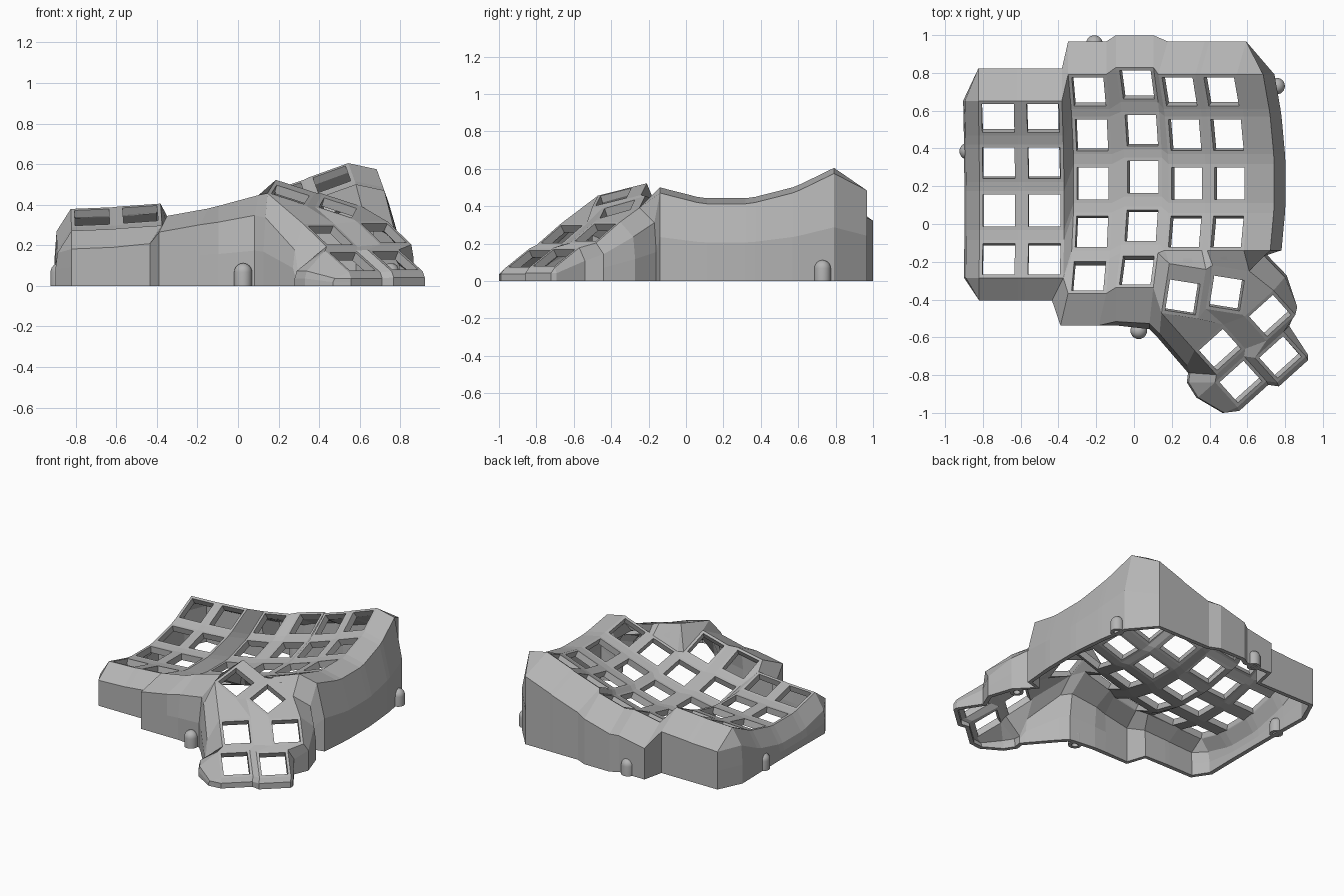
import bpy, bmesh, math
from mathutils import Vector

cube = bpy.data.objects.get("Cube")
if cube:
    bpy.data.objects.remove(cube)

gray = bpy.data.materials.new("matte gray")
gray.use_nodes = True
gray.diffuse_color = (0.46, 0.46, 0.46, 1)
gray.node_tree.nodes["Principled BSDF"].inputs["Base Color"].default_value = gray.diffuse_color


def finish(bm, name):
    mesh = bpy.data.meshes.new(name)
    bm.to_mesh(mesh)
    bm.free()
    mesh.materials.append(gray)
    obj = bpy.data.objects.new(name, mesh)
    bpy.context.collection.objects.link(obj)
    return obj


bm = bmesh.new()
OUTER, HOLE = 0.103, 0.085
PLATE, WALL = 0.045, 0.03
SIGNS = {"TL": (-1, 1), "TR": (1, 1), "BR": (1, -1), "BL": (-1, -1)}
corner, depth = {}, {}


def vert(co, thick):
    v = bm.verts.new(co)
    depth[v] = thick
    return v


def top_face(points):
    face = bm.faces.new(points)
    face.normal_update()
    if face.normal.z < 0:
        face.normal_flip()


def web(text):
    top_face([corner[t] for t in text.split()])


def key_frame(name, centre, u, v, reach=OUTER):
    """Frame with a square hole, spanned by u and v; reach is its back margin."""
    u, v = Vector(u).normalized(), Vector(v).normalized()
    rings = []
    for half, back in ((OUTER, reach), (HOLE, HOLE)):
        rings.append([vert(Vector(centre) + half * a * u + (back if b > 0 else -half) * v, PLATE)
                      for a, b in SIGNS.values()])
    for tag, p in zip(SIGNS, rings[0]):
        corner[name + tag] = p
    for i in range(4):
        j = (i + 1) % 4
        top_face([rings[0][i], rings[0][j], rings[1][j], rings[1][i]])


# Finger columns: x, lowest y, lowest z, sideways slope, row positions
short = (0.56, 0.322, 0.072, -0.185)
long = (0.70, 0.47, 0.215, -0.04, -0.275)
middle = (0.737, 0.495, 0.248, -0.008, -0.245)
columns = {
    "a": (-0.715, 0.07, 0.218, 0.04, short),
    "b": (-0.473, 0.07, 0.233, 0.07, short),
    "c": (-0.218, 0.215, 0.198, 0.18, long),
    "d": (0.048, 0.25, 0.253, 0.27, middle),
    "e": (0.28, 0.215, 0.328, 0.33, long[:4]),
    "f": (0.505, 0.215, 0.408, 0.36, long[:4]),
}
BOW = 0.5
for col, (x, y0, z0, slope, rows) in columns.items():
    for r, y in enumerate(rows):
        d = y - y0
        lift = BOW * d * d
        key_frame(f"{col}{r}", (x - slope * lift, y, z0 + lift),
                  (1, 0, slope), (-2 * BOW * slope * d, 1, 2 * BOW * d))

# Thumb keys: centre, yaw, slope to the side, slope to the back, back margin
thumbs = [
    ((0.258, -0.388, 0.45), -9, -0.32, 0.25, 0.17),
    ((0.492, -0.367, 0.385), -9, -0.32, 0.28, 0.14),
    ((0.72, -0.485, 0.26), 42, 0, 0.65, OUTER),
    ((0.455, -0.665, 0.25), 42, 0, 0.65, OUTER),
    ((0.775, -0.705, 0.125), 42, 0, 0.6, OUTER),
    ((0.565, -0.835, 0.12), 42, 0, 0.6, OUTER),
]
for i, (centre, yaw, su, sv, reach) in enumerate(thumbs, 1):
    c, s = math.cos(math.radians(yaw)), math.sin(math.radians(yaw))
    key_frame(f"t{i}", centre, (c, s, su), (-s, c, sv), reach)

# Webs within columns, between columns and at their crossings
names = list(columns)
for i, p in enumerate(names):
    rows = len(columns[p][4])
    for r in range(rows - 1):
        web(f"{p}{r}BL {p}{r+1}TL {p}{r+1}TR {p}{r}BR")
    if p == "f":
        continue
    q = names[i + 1]
    shared = min(rows, len(columns[q][4]))
    for r in range(shared):
        web(f"{p}{r}TR {p}{r}BR {q}{r}BL {q}{r}TL")
        if r < shared - 1:
            web(f"{p}{r}BR {p}{r+1}TR {q}{r+1}TL {q}{r}BL")

# Webs joining the uneven columns and the thumb cluster
for text in (
    "b3BR c4TL c3BL", "b3BR c4BL c4TL",
    "d3BR d4TR e3BL", "d4TR t1TL e3BL", "d4TR d4BR t1BL t1TL",
    "e3BL t1TL t1TR e3BR", "e3BR t1TR t2TL f3BL", "f3BL t2TL t2TR f3BR",
    "t1TR t1BR t2BL t2TL", "t1BL t4TL t4TR t1BR", "t1BR t4TR t2BL",
    "t2BL t4TR t3TL t2BR", "t2BR t3TL t3TR t2TR", "t4TR t4BR t3BL t3TL",
    "t3BL t5TL t5TR t3BR", "t4BL t6TL t6TR t4BR", "t6TR t6BR t5BL t5TL",
    "t4BR t6TR t5TL t3BL",
):
    web(text)

# Outer wall: rim points with their shoulder offset and foot offset
left = " ".join(f"a{r}TL a{r}BL" for r in range(4))
right = " ".join(f"f{r}BR f{r}TR" for r in (3, 2, 1, 0))
rim = [
    (left, (-0.07, 0, -0.11), (-0.01, 0)),
    ("a3BL a3BR b3BL", (0, -0.12, -0.09), (0, 0)),
    ("b3BR", (-0.06, -0.12, -0.09), (0, 0)),
    ("c4BL c4BR", (-0.04, -0.17, -0.08), (0, 0)),
    ("d4BL", (0, -0.18, -0.08), (0, -0.02)),
    ("d4BR", (-0.02, -0.19, -0.1), (0, -0.03)),
    ("t1BL", (-0.01, -0.11, -0.12), (-0.01, -0.02)),
    ("t4TL", (-0.04, -0.08, -0.13), (-0.01, -0.02)),
    ("t4BL", (-0.14, 0.01, -0.13), (-0.01, 0)),
    ("t6TL", (-0.14, 0, -0.1), (-0.01, 0)),
    ("t6TL", (-0.09, -0.08, -0.1), (-0.01, 0)),
    ("t6BL", (-0.07, -0.03, -0.03), (-0.01, 0)),
    ("t6BL t6BR t5BL t5BR", (0.01, -0.02, -0.03), (0, 0)),
    ("t5BR", (0.01, 0.01, -0.03), (0, 0)),
    ("t5TR", (0.03, 0.03, -0.07), (0, 0)),
    ("t3BR", (0.01, 0.04, -0.06), (0, 0)),
    ("t3TR", (0.06, 0.07, -0.08), (0.01, 0.01)),
    ("t2TR", (0.08, 0.08, -0.08), (0.01, 0.01)),
    (right, (0.14, 0, -0.03), (0.06, 0)),
    ("f0TR f0TL e0TR e0TL", (0.05, 0.175, -0.12), (0, 0)),
    ("d0TR d0TL", (0, 0.17, -0.12), (0, 0)),
    ("c0TR c0TL", (0, 0.175, -0.12), (0, 0)),
    ("b0TR b0TL a0TR a0TL", (0, 0.17, -0.11), (0, 0)),
]
wall = []
for tokens, shoulder, foot in rim:
    for t in tokens.split():
        top = corner[t]
        mid = top.co + Vector(shoulder)
        mid.z = max(mid.z, 0.02)
        waist = Vector((mid.x + foot[0], mid.y + foot[1], mid.z * 0.5))
        ground = Vector((waist.x, waist.y, 0))
        wall.append([top] + [vert(p, WALL) for p in (mid, waist, ground)])
for here, after in zip(wall, wall[1:] + wall[:1]):
    for k in range(3):
        quad = (here[k], here[k + 1], after[k + 1], after[k])
        bm.faces.new(quad[:3] if quad[0] is quad[3] else quad)

# Give the skin its thickness, open at the bottom
bm.normal_update()
skin = list(bm.faces)
edges = [e for e in bm.edges if e.is_boundary]
inner = {}
for v in list(bm.verts):
    co = v.co - v.normal * depth[v]
    co.z = 0 if v.co.z < 0.001 else max(co.z, 0.002)
    inner[v] = bm.verts.new(co)
for e in edges:
    loop = e.link_loops[0]
    a, b = loop.vert, loop.link_loop_next.vert
    bm.faces.new((b, a, inner[a], inner[b]))
for f in skin:
    bm.faces.new([inner[v] for v in reversed(f.verts)])
finish(bm, "keyboard_shell")


# Domed screw posts around the foot of the wall
def screw_post(name, x, y):
    post = bmesh.new()
    r, bore, shoulder = 0.044, 0.022, 0.068
    profile = [(0, 0.06), (bore, 0.06), (bore, 0), (r, 0)]
    profile += [(r * math.cos(a), shoulder + r * math.sin(a))
                for a in (math.pi / 2 * k / 6 for k in range(7))]
    pts = [post.verts.new((px, 0, pz)) for px, pz in profile]
    line = [post.edges.new(pair) for pair in zip(pts, pts[1:])]
    bmesh.ops.spin(post, geom=pts + line, cent=(0, 0, 0), axis=(0, 0, 1),
                   angle=math.tau, steps=24)
    bmesh.ops.remove_doubles(post, verts=post.verts, dist=0.0005)
    bmesh.ops.recalc_face_normals(post, faces=post.faces)
    obj = finish(post, name)
    obj.location = (x, y, 0)
    bpy.context.view_layer.objects.active = obj
    obj.select_set(True)
    bpy.ops.object.shade_smooth_by_angle(angle=math.radians(40))
    obj.select_set(False)


for name, x, y in (("back_post", -0.21, 0.955), ("left_side_post", 0.755, 0.73),
                   ("right_side_post", -0.88, 0.385), ("front_post", 0.025, -0.565),
                   ("thumb_post", 0.752, -0.285)):
    screw_post(name, x, y)
